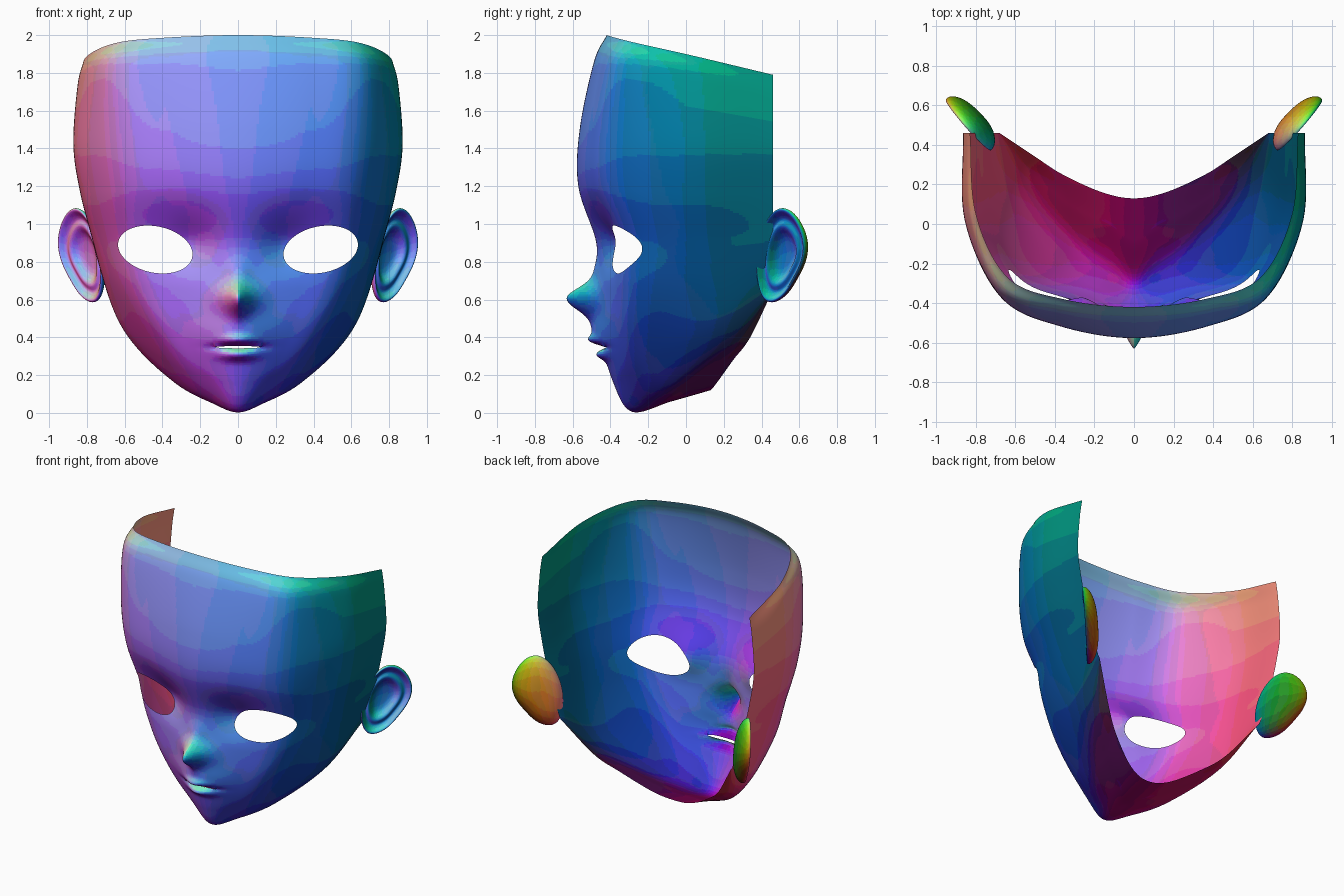
import bpy, bmesh, math
from mathutils import Vector as V
from mathutils.bvhtree import BVHTree

if "Cube" in bpy.data.objects:
    bpy.data.objects.remove(bpy.data.objects["Cube"])

SUB_U, SUB_V = 28, 22

# Face curves running from the top edge, over the chin, to the jaw's open rim
centre = [(0, -.42, 2), (0, -.487, 1.86), (0, -.563, 1.5), (0, -.57, 1.2), (0, -.475, .9), (0, -.462, .65),
          (0, -.445, .4), (0, -.385, .16), (0, -.285, .006), (0, -.08, .06), (0, .13, .12)]
cheek = [(.36, -.38, 1.988), (.38, -.45, 1.85), (.38, -.51, 1.48), (.36, -.505, 1.2), (.34, -.39, .92),
         (.33, -.38, .66), (.27, -.37, .42), (.17, -.33, .19), (.13, -.21, .05), (.13, 0, .1), (.16, .16, .155)]
temple = [(.64, -.27, 1.96), (.68, -.34, 1.83), (.67, -.375, 1.46), (.64, -.365, 1.18), (.60, -.29, .92),
          (.56, -.26, .68), (.475, -.245, .47), (.375, -.19, .27), (.335, -.06, .16), (.33, .1, .205),
          (.36, .25, .28)]
side = [(.80, .05, 1.888), (.835, .03, 1.76), (.855, .01, 1.43), (.82, .01, 1.17), (.755, .03, .92),
        (.705, .07, .72), (.655, .11, .56), (.61, .14, .45), (.57, .2, .39), (.535, .275, .38), (.50, .34, .40)]
back = [(.83, .46, 1.79), (.85, .46, 1.65), (.865, .46, 1.40), (.83, .46, 1.17), (.78, .46, .95), (.745, .46, .82),
        (.725, .46, .76), (.71, .46, .72), (.70, .46, .69), (.69, .46, .665), (.68, .46, .65)]


def spline(pts, n, before=None):
    """Catmull-Rom through pts with n steps per span."""
    pts = [V(p) for p in pts]
    p = [before or 2 * pts[0] - pts[1]] + pts + [2 * pts[-1] - pts[-2]]
    out = []
    for i in range(1, len(p) - 2):
        a, b, c, d = p[i - 1:i + 3]
        for k in range(n):
            t = k / n
            out.append(.5 * (2 * b + (c - a) * t + (2 * a - 5 * b + 4 * c - d) * t * t
                             + (3 * b - a - 3 * c + d) * t ** 3))
    return out + [pts[-1]]


def g(d, s):
    return math.exp(-(d / s) ** 2)


def features(x, z):
    """Forward/backward offset for nose, lips and eye sockets."""
    dz = z - .605
    nose = .17 * g(dz, .08 if dz > 0 else .09) * math.exp(-(x / .075) ** 1.35)
    bridge = .02 * g(z - .75, .08) * g(x, .07)
    muzzle = .045 * g(z - .42, .1) * g(x, .17)
    lips = (.035 * g(z - .385, .028) + .035 * g(z - .305, .026)) * g(x, .09)
    groove = .04 * g(z - .348, .016) * g(x, .11)
    socket = .04 * g(x - .25, .12) * g(z - .9, .12)
    return groove + socket - nose - bridge - muzzle - lips


def eye(x, z):
    """Tilted eye outline: below 1 means inside."""
    dx = x - .438
    dz = z - .865 - .13 * dx
    return math.hypot(dx / .197, dz / .124)


def tint(me):
    """Colour every face by the direction it faces, in a small set of materials."""
    slots = {}
    for p in me.polygons:
        n = p.normal
        key = tuple(round(c * 12) / 12 for c in (.5 - n.x / 2, .5 + n.z / 2, .5 - n.y / 2))
        if key not in slots:
            mat = bpy.data.materials.new("tint")
            mat.diffuse_color = [c ** 2.2 for c in key] + [1]
            mat.use_nodes = True
            mat.node_tree.nodes["Principled BSDF"].inputs["Base Color"].default_value = mat.diffuse_color
            slots[key] = len(me.materials)
            me.materials.append(mat)
        p.material_index = slots[key]


def make_object(name, bm, levels=0):
    """Mirror, smooth and tint a half model."""
    for f in bm.faces:
        f.smooth = True
    me = bpy.data.meshes.new(name)
    bm.to_mesh(me)
    bm.free()
    ob = bpy.data.objects.new(name, me)
    bpy.context.collection.objects.link(ob)
    ob.modifiers.new("mirror", 'MIRROR').merge_threshold = .0005
    if levels:
        ob.modifiers.new("smooth", 'SUBSURF').levels = levels
    baked = bpy.data.meshes.new_from_object(ob.evaluated_get(bpy.context.evaluated_depsgraph_get()))
    ob.modifiers.clear()
    ob.data = baked
    tint(baked)


def cut(bm, inside):
    """Delete faces inside an outline and return the new rim vertices."""
    faces = [f for f in bm.faces if inside(f.calc_center_median())]
    verts = {v for f in faces for v in f.verts}
    bmesh.ops.delete(bm, geom=faces, context='FACES')
    return [v for v in verts if v.is_valid]


# Face shell
bm = bmesh.new()
columns = [spline(c, SUB_V) for c in (centre, cheek, temple, side, back)]
grid = []
for pts in zip(*columns):
    m = V((-pts[1].x, pts[1].y, pts[1].z))
    row = []
    for p in spline(pts, SUB_U, m):
        x = max(p.x, 0)
        front = 1 if p.y < -.1 and p.z > .12 else 0
        row.append(bm.verts.new((x, p.y + front * features(x, p.z), max(p.z, 0))))
    grid.append(row)
for r, s in zip(grid, grid[1:]):
    for c in range(len(r) - 1):
        bm.faces.new((r[c], s[c], s[c + 1], r[c + 1]))
surface = BVHTree.FromBMesh(bm)

# Eye opening, rim pulled onto the outline
for v in cut(bm, lambda p: p.y < 0 and eye(p.x, p.z) < 1):
    k = 1 / eye(v.co.x, v.co.z)
    x, z = .438 + (v.co.x - .438) * k, .865 + (v.co.z - .865) * k
    hit = surface.ray_cast(V((x, -2, z)), V((0, 1, 0)))[0]
    v.co = hit or V((x, v.co.y, z))

# Mouth slit
for v in cut(bm, lambda p: p.y < -.2 and p.x < .115 and abs(p.z - .348) < .0065):
    h = .006 * math.sqrt(max(0, 1 - (v.co.x / .12) ** 2))
    v.co.z = .348 + math.copysign(h, v.co.z - .348)
make_object("face_shell", bm)

# Ears: outline in (y, z), lofted as rings from the hollow, over the rim, to the back
outline = [(.40, .60), (.37, .72), (.375, .88), (.42, 1.02), (.485, 1.095), (.555, 1.075),
           (.615, .985), (.638, .88), (.615, .78), (.57, .70), (.525, .62), (.455, .575)]
rings = [(.15, -.062), (.42, -.055), (.56, -.022), (.66, -.015), (.76, -.03), (.87, -.012), (.96, .01),
         (1.02, -.004), (.97, -.03), (.82, -.055), (.58, -.075), (.25, -.085)]
normal = V((.66, -.75, 0))
bm = bmesh.new()
loops = []
for s, depth in rings:
    loop = []
    for y, z in outline:
        y, z = .48 + (y - .48) * s, .83 + (z - .83) * s
        p = V((.715 + .86 * (y - .38) + .08 * (z - .6), y, z)) + normal * depth
        loop.append(bm.verts.new(p))
    loops.append(loop)
n = len(outline)
for a, b in zip(loops, loops[1:]):
    for j in range(n):
        k = (j + 1) % n
        bm.faces.new((a[j], a[k], b[k], b[j]))
bm.faces.new(loops[0][::-1])
bm.faces.new(loops[-1])
make_object("ears", bm, 3)
